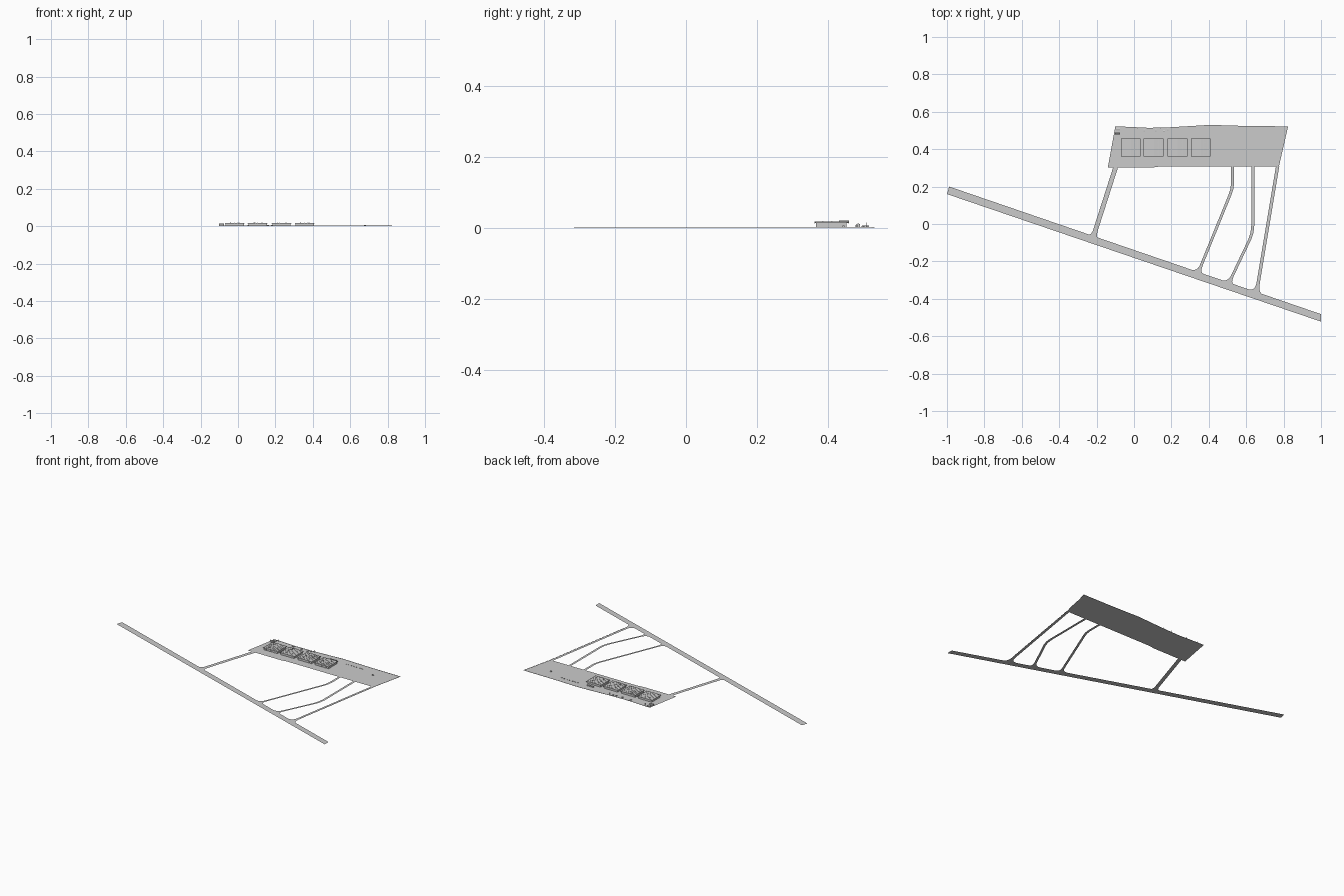
import bpy, math
from mathutils import Vector

if "Cube" in bpy.data.objects:
    bpy.data.objects.remove(bpy.data.objects["Cube"])


def make_mesh(name, verts, faces, color=None):
    me = bpy.data.meshes.new(name)
    me.from_pydata(verts, [], faces)
    me.update()
    ob = bpy.data.objects.new(name, me)
    bpy.context.collection.objects.link(ob)
    if color:
        mat = bpy.data.materials.get(name + "_paint") or bpy.data.materials.new(name + "_paint")
        mat.diffuse_color = color
        mat.use_nodes = True
        mat.node_tree.nodes["Principled BSDF"].inputs["Base Color"].default_value = mat.diffuse_color
        me.materials.append(mat)
    return ob


BOX_FACES = [(3, 2, 1, 0), (4, 5, 6, 7), (0, 1, 5, 4), (1, 2, 6, 5), (2, 3, 7, 6), (3, 0, 4, 7)]


def boxes(name, items, color=None):
    """One object from boxes given as (x0, x1, y0, y1, z0, z1)."""
    verts, faces = [], []
    for x0, x1, y0, y1, z0, z1 in items:
        n = len(verts)
        for z in (z0, z1):
            verts += [(x0, y0, z), (x1, y0, z), (x1, y1, z), (x0, y1, z)]
        faces += [tuple(n + i for i in f) for f in BOX_FACES]
    return make_mesh(name, verts, faces, color)


def prism_x(name, profile, x0, x1):
    """Extrude a (y, z) profile along x."""
    n = len(profile)
    verts = [(x, y, z) for x in (x0, x1) for y, z in profile]
    faces = [tuple(range(n))[::-1], tuple(range(n, 2 * n))]
    faces += [(i, (i + 1) % n, n + (i + 1) % n, n + i) for i in range(n)]
    return make_mesh(name, verts, faces)


# Runway: a flat diagonal strip
make_mesh("runway", [(-1, .16, 0), (1, -.522, 0), (1, -.482, 0), (-.988, .2, 0)], [(0, 1, 2, 3)])


def runway_edge(x):
    return .2 - .343 * (x + .988)


# Apron: large paved area with slightly uneven back edge
G = .0015
apron = [(-.14, .302), (.1, .302), (.14, .308), (.775, .308), (.824, .522),
         (.6, .524), (.4, .53), (.36, .527), (.19, .517), (.08, .514), (-.02, .519), (-.1, .522)]
make_mesh("apron", [(x, y, G) for x, y in apron], [tuple(range(len(apron)))])


def taxiway(name, path, half, flare_l=.04, flare_r=.022):
    """Ribbon road whose lower end widens in curves onto the runway."""
    rows = [((x - half, y), (x + half, y)) for x, y in path]
    d = Vector(path[-1]) - Vector(path[-2])
    d /= -d.y
    sides = []
    for s, f in ((-1, flare_l), (1, flare_r)):
        p0 = Vector((path[-1][0] + s * half, path[-1][1]))
        p1 = p0 + d * (p0.y - runway_edge(p0.x)) * .9
        xe = p1.x + s * f
        p2 = Vector((xe, runway_edge(xe) - .002))
        sides.append([p0 * (1 - t) ** 2 + p1 * 2 * t * (1 - t) + p2 * t * t
                      for t in [i / 6 for i in range(1, 7)]])
    rows += [(tuple(l), tuple(r)) for l, r in zip(*sides)]
    verts = [(p[0], p[1], G * .7) for row in rows for p in row]
    faces = [(2 * i, 2 * i + 2, 2 * i + 3, 2 * i + 1) for i in range(len(rows) - 1)]
    make_mesh(name, verts, faces)


# Four taxiways joining apron and runway
taxiway("taxiway_west", [(-.098, .304), (-.205, -.03)], .013, .02, .012)
taxiway("taxiway_middle", [(.527, .309), (.527, .215), (.523, .185), (.513, .155), (.36, -.22)], .008)
taxiway("taxiway_east", [(.635, .309), (.635, -.01), (.631, -.045), (.62, -.08), (.527, -.275)], .008)
taxiway("taxiway_far_east", [(.768, .309), (.664, -.315)], .009)


# Low kerb along the back and east edges, running down the far taxiway
def kerb(name, pts, h=.0012):
    verts = [(x, y, z) for x, y in pts for z in (G, G + h)]
    make_mesh(name, verts, [(2 * i, 2 * i + 2, 2 * i + 3, 2 * i + 1) for i in range(len(pts) - 1)])


kerb("back_kerb", apron[4:])
kerb("east_kerb", [apron[4], (.777, .308), (.673, -.315)])


# Four hangars
Y0, Y1, W = .361, .458, .106
for k, x0 in enumerate((-.07, .052, .18, .304)):
    x1, xm, tag = x0 + W, x0 + W / 2, "hangar_%d_" % (k + 1)
    a, b, c, d = x0 + .004, x1 - .004, Y0 + .004, Y1 - .006
    boxes(tag + "walls", [(a, a + .003, c, d, G, .014), (b - .003, b, c, d, G, .014),
                          (a, b, d - .003, d, G, .014)])
    # sliding door leaves, staggered in depth
    n = 6
    w = (b - a) / n
    boxes(tag + "doors", [(a + i * w, a + (i + 1) * w, c + .0015 * (i % 2), c + .0015 * (i % 2) + .0015,
                           G, .0135) for i in range(n)])
    # shallow gabled roof with ridge running front to back
    rv = [(x, y, z) for y in (Y0, Y1)
          for x, z in ((x0, .0138), (x1, .0138), (x1, .016), (xm, .018), (x0, .016))]
    make_mesh(tag + "roof", rv, [(0, 1, 2, 3, 4), (9, 8, 7, 6, 5)] +
              [(i, i + 5, (i + 1) % 5 + 5, (i + 1) % 5) for i in range(5)])
    # raised roof seams and cross battens
    ribs = []
    for i in range(9):
        x = x0 + .003 + (W - .006) * i / 8
        z = .018 - .002 * abs(x - xm) / (W / 2)
        ribs.append((x - .0008, x + .0008, Y0, Y1, z - .001, z + .0008))
    boxes(tag + "roof_ribs", ribs)
    boxes(tag + "roof_edge", [(x0, x1, y, y + .0015, .0135, .0172) for y in (Y0, Y1 - .0015)])
    # small roof vents
    boxes(tag + "vents", [(x - .002, x + .002, y - .002, y + .002, .016, .0195)
                          for x in (x0 + .03, x1 - .03) for y in (.385, .41, .435)])
# Roof mast on the second hangar
boxes("roof_mast", [(.088, .092, .43, .458, .016, .021)])


# Small gabled sheds along the back edge
for i, (x, y, w, d, h) in enumerate(((-.085, .508, .022, .014, .008), (-.088, .484, .026, .012, .013),
                                     (.055, .5, .010, .010, .006), (.115, .5, .008, .012, .008),
                                     (.16, .498, .010, .010, .006), (.18, .505, .008, .012, .007))):
    prism_x("shed_%d" % (i + 1), [(y - d / 2, G), (y + d / 2, G), (y + d / 2, h * .8),
                                  (y, h), (y - d / 2, h * .8)], x - w / 2, x + w / 2)

# Long low store, row of parked crates and a lone hut on the open apron
boxes("long_store", [(.338, .386, .476, .482, G, .009)])
boxes("crates", [(.45 + .02 * i, .458 + .02 * i, .478, .482, G, .004) for i in range(7)])
boxes("lone_hut", [(.674, .684, .44, .446, G, .007)])

# Light poles at the back of the apron
boxes("light_poles", [(x, x + .0015, .508, .5095, G, .016) for x in (-.06, .02, .14, .2)])
